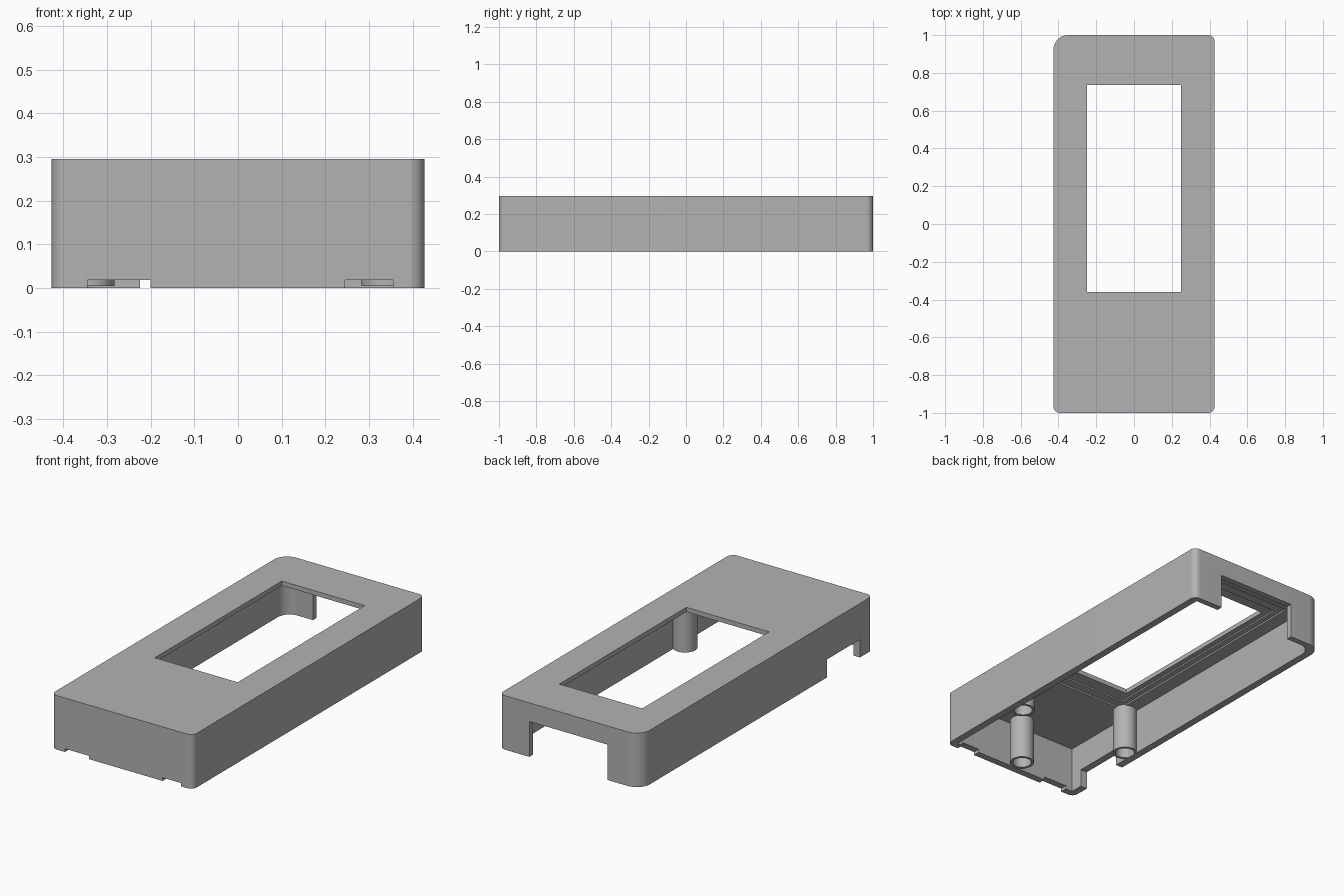
import bpy, bmesh, math

cube = bpy.data.objects.get("Cube")
if cube:
    bpy.data.objects.remove(cube, do_unlink=True)

grey = bpy.data.materials.new("plain_grey")
grey.use_nodes = True
grey.diffuse_color = (0.45, 0.45, 0.45, 1)
grey.node_tree.nodes["Principled BSDF"].inputs["Base Color"].default_value = grey.diffuse_color


def prism(name, x, y, z, radii=(0, 0, 0, 0), steps=12):
    """Upright block; radii go right-back, left-back, left-front, right-front."""
    corners = [(x[1], y[1], -1, -1), (x[0], y[1], 1, -1),
               (x[0], y[0], 1, 1), (x[1], y[0], -1, 1)]
    bm = bmesh.new()
    ring = []
    for i, ((cx, cy, sx, sy), r) in enumerate(zip(corners, radii)):
        for k in range(steps + 1 if r else 1):
            a = math.pi / 2 * (i + k / steps)
            px = cx + r * (sx + math.cos(a)) if r else cx
            py = cy + r * (sy + math.sin(a)) if r else cy
            ring.append(bm.verts.new((px, py, z[0])))
    bmesh.ops.remove_doubles(bm, verts=ring, dist=1e-5)
    face = bm.faces.new([v for v in ring if v.is_valid])
    out = bmesh.ops.extrude_face_region(bm, geom=[face])
    for v in out["geom"]:
        if isinstance(v, bmesh.types.BMVert):
            v.co.z = z[1]
    bmesh.ops.recalc_face_normals(bm, faces=bm.faces)
    mesh = bpy.data.meshes.new(name)
    bm.to_mesh(mesh)
    bm.free()
    obj = bpy.data.objects.new(name, mesh)
    bpy.context.collection.objects.link(obj)
    mesh.materials.append(grey)
    return obj


def activate(obj):
    bpy.ops.object.select_all(action="DESELECT")
    obj.select_set(True)
    bpy.context.view_layer.objects.active = obj


def cut(obj, *args):
    """Subtract a block from the object."""
    cutter = prism("cutter", *args)
    cutter.hide_render = True
    mod = obj.modifiers.new("cut", "BOOLEAN")
    mod.operation, mod.solver, mod.object = "DIFFERENCE", "EXACT", cutter
    activate(obj)
    bpy.ops.object.modifier_apply(modifier=mod.name)
    bpy.data.objects.remove(cutter, do_unlink=True)


def smooth(obj):
    activate(obj)
    bpy.ops.object.shade_smooth_by_angle(angle=math.radians(30))


# Outer shell with one larger corner, hollow and open below
shell = prism("case_shell", (-0.427, 0.427), (-1, 1), (0, 0.295), (0.035, 0.08, 0.035, 0.035))
cut(shell, (-0.387, 0.387), (-0.962, 0.967), (-0.1, 0.253), (0, 0.07, 0, 0))

# Stepped recess under the lid and the display window
cut(shell, (-0.31, 0.31), (-0.48, 0.86), (0.2, 0.262))
cut(shell, (-0.28, 0.28), (-0.43, 0.8), (0.2, 0.27))
cut(shell, (-0.25, 0.25), (-0.36, 0.735), (0.2, 0.4))

# Back opening, side opening and the two front notches
cut(shell, (-0.225, 0.245), (0.9, 1.1), (-0.1, 0.193))
cut(shell, (-0.5, -0.36), (-0.89, -0.605), (-0.1, 0.098))
cut(shell, (-0.345, -0.2), (-1.1, -0.93), (-0.1, 0.018))
cut(shell, (0.245, 0.355), (-1.1, -0.93), (-0.1, 0.018))
smooth(shell)

# Hollow screw posts hanging from the lid
R, BORE = 0.062, 0.048
for name, px, py in (("left_post", 0.345, -0.485), ("right_post", -0.345, -0.485),
                     ("front_post", 0.0, -0.905)):
    post = prism(name, (px - R, px + R), (py - R, py + R), (0.004, 0.258), (R,) * 4)
    cut(post, (px - BORE, px + BORE), (py - BORE, py + BORE), (-0.1, 0.2), (BORE,) * 4)
    smooth(post)
